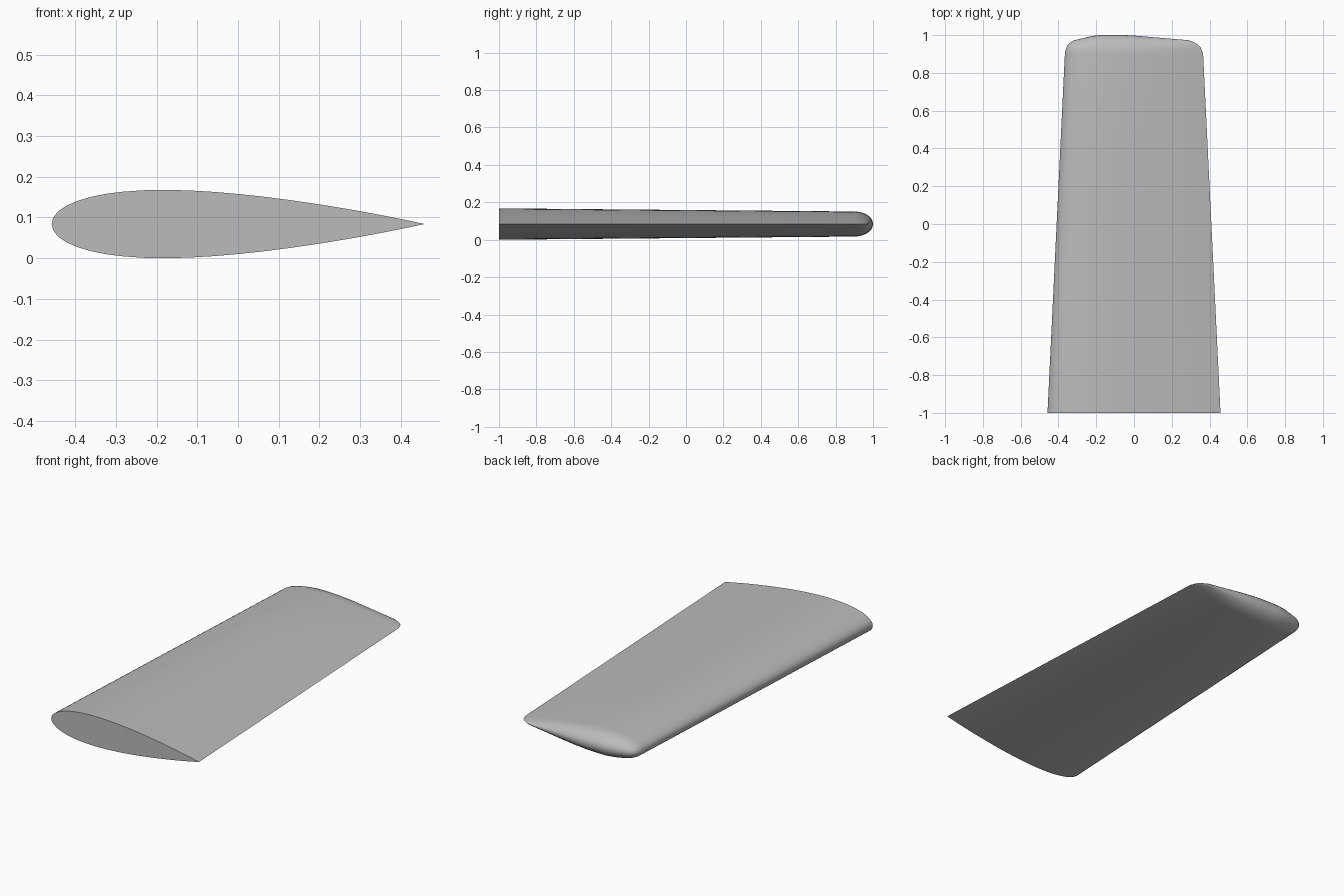
import bpy, bmesh, math

cube = bpy.data.objects.get("Cube")
if cube:
    bpy.data.objects.remove(cube, do_unlink=True)

STATIONS = 24      # chordwise steps per surface
THICKNESS = 0.183  # thickness as a fraction of chord
MID_Z = 0.084
TIP_START = 0.9
TIP_STEPS = 7
# Rounded outline of the tip: (x, y)
TIP_EDGE = [(-0.366, 0.9), (-0.36, 0.935), (-0.345, 0.957), (-0.32, 0.972),
            (-0.2, 1.0), (-0.03, 1.0), (0.3, 0.972), (0.35, 0.943), (0.366, 0.9)]


def half_thickness(t):
    """Symmetric aerofoil with a closed trailing edge."""
    return 5 * THICKNESS * (0.2969 * math.sqrt(t) - 0.126 * t - 0.3516 * t**2
                            + 0.2843 * t**3 - 0.1036 * t**4)


def half_chord(y):
    return 0.458 - 0.0484 * (y + 1)


def tip_y(x):
    for (x0, y0), (x1, y1) in zip(TIP_EDGE, TIP_EDGE[1:]):
        if x <= x1:
            return y0 + (y1 - y0) * max(0, x - x0) / (x1 - x0)
    return TIP_START


# Section loop: upper surface to the trailing edge, then back underneath
steps = [0.5 - 0.5 * math.cos(math.pi * i / STATIONS) for i in range(STATIONS + 1)]
loop = [(t, 1) for t in steps] + [(t, -1) for t in reversed(steps[1:-1])]

bm = bmesh.new()
rings = []


def add_ring(y, angle=0):
    c = half_chord(y)
    ring = []
    for t, side in loop:
        x = (2 * t - 1) * c
        z = MID_Z + side * half_thickness(t) * 2 * c * math.cos(angle)
        bulge = (tip_y(x) - TIP_START) * math.sin(angle)
        ring.append(bm.verts.new((x, y + bulge, z)))
    rings.append(ring)


# Tapered span, then the rounded tip
for i in range(5):
    add_ring(-1 + (TIP_START + 1) * i / 4)
for i in range(1, TIP_STEPS + 1):
    add_ring(TIP_START, math.pi / 2 * i / TIP_STEPS)

n = len(loop)
for a, b in zip(rings, rings[1:]):
    for i in range(n):
        j = (i + 1) % n
        bm.faces.new((a[i], a[j], b[j], b[i]))
bm.faces.new(rings[0])  # flat root
bmesh.ops.remove_doubles(bm, verts=bm.verts, dist=0.0002)
bmesh.ops.recalc_face_normals(bm, faces=bm.faces)

mesh = bpy.data.meshes.new("wing")
bm.to_mesh(mesh)
bm.free()
wing = bpy.data.objects.new("wing", mesh)
bpy.context.collection.objects.link(wing)

# Plain grey skin
grey = bpy.data.materials.new("light grey")
grey.use_nodes = True
color = (0.5, 0.5, 0.5, 1)
grey.diffuse_color = color
grey.node_tree.nodes["Principled BSDF"].inputs["Base Color"].default_value = color
mesh.materials.append(grey)

bpy.context.view_layer.objects.active = wing
wing.select_set(True)
bpy.ops.object.shade_smooth_by_angle(angle=math.radians(40))
